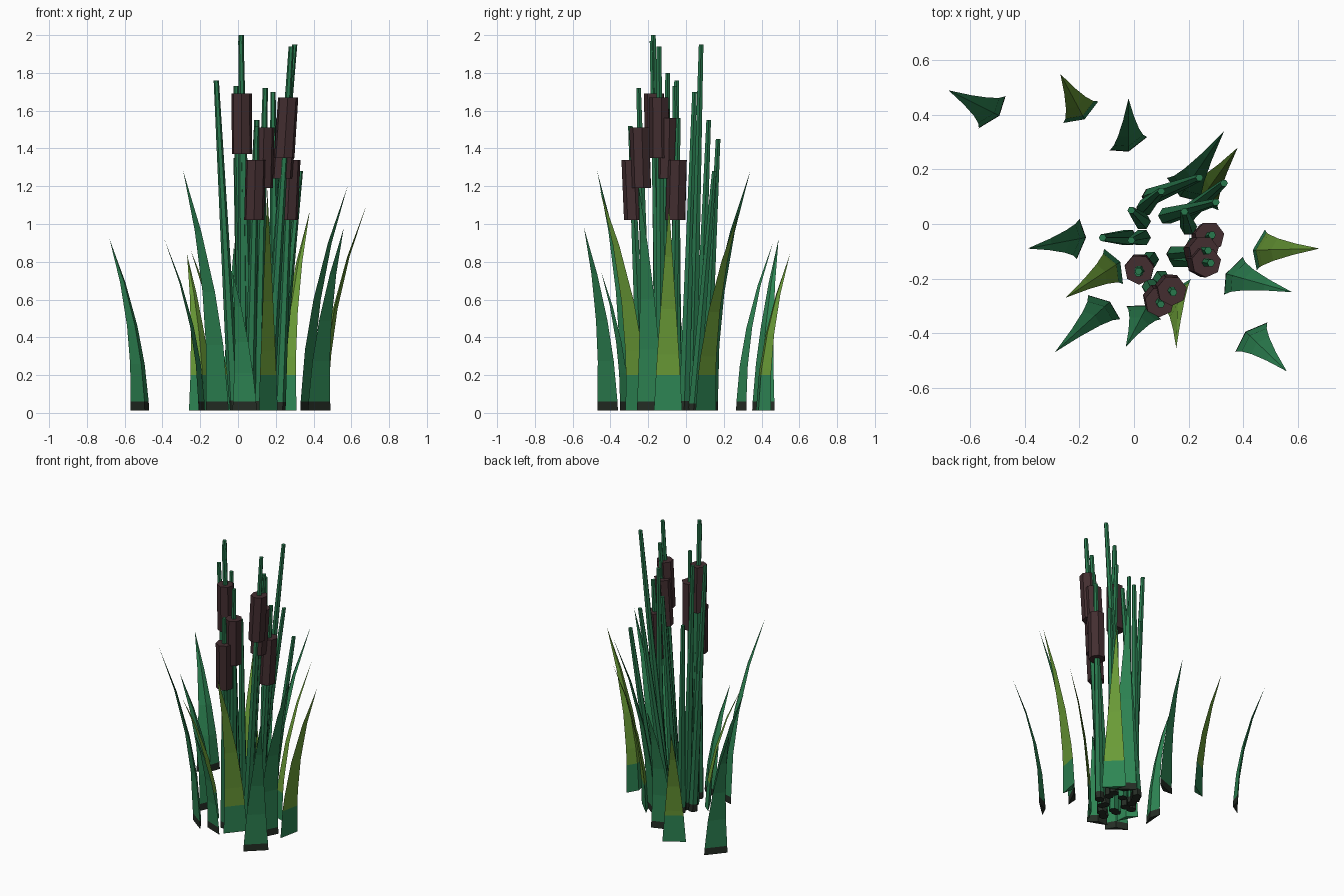
import bpy, bmesh, math
from mathutils import Vector

if "Cube" in bpy.data.objects:
    bpy.data.objects.remove(bpy.data.objects["Cube"])


def material(name, rgb):
    m = bpy.data.materials.new(name)
    m.diffuse_color = (*rgb, 1)
    m.use_nodes = True
    m.node_tree.nodes["Principled BSDF"].inputs["Base Color"].default_value = m.diffuse_color
    return m


GREEN = material("leaf green", (0.027, 0.235, 0.088))
STALK = material("stalk green", (0.022, 0.19, 0.075))
OLIVE = material("yellow green", (0.145, 0.33, 0.038))
DARK = material("dark base", (0.018, 0.026, 0.018))
BROWN = material("seed head brown", (0.056, 0.027, 0.030))


def loft(name, rings, mats, tip=None, split=0.0):
    """Skin rings of points; faces below the split height use the first material."""
    bm = bmesh.new()
    loops = [[bm.verts.new(p) for p in ring] for ring in rings]
    n = len(loops[0])
    for a, b in zip(loops, loops[1:]):
        for i in range(n):
            j = (i + 1) % n
            bm.faces.new((a[i], a[j], b[j], b[i]))
    bm.faces.new(loops[0][::-1])
    if tip is None:
        bm.faces.new(loops[-1])
    else:
        t = bm.verts.new(tip)
        for i in range(n):
            bm.faces.new((loops[-1][i], loops[-1][(i + 1) % n], t))
    bmesh.ops.recalc_face_normals(bm, faces=bm.faces)
    for f in bm.faces:
        low = f.calc_center_median().z < split
        f.material_index = 0 if low else len(mats) - 1
    me = bpy.data.meshes.new(name)
    bm.to_mesh(me)
    bm.free()
    for m in mats:
        me.materials.append(m)
    ob = bpy.data.objects.new(name, me)
    bpy.context.collection.objects.link(ob)
    return ob


def leaf(name, left, right, tip, height, mats, band):
    """Three-sided blade, ridged inside, that tapers and bends out to its tip."""
    l, r, t = (Vector((*p, 0)) for p in (left, right, tip))
    mid = (l + r) / 2
    ridge = mid - (t - mid).normalized() * 0.03
    rings = []
    for z in (0.012, band, 0.28 * height, 0.5 * height, 0.75 * height):
        k = z / height
        centre = mid + (t - mid) * k ** 2 + Vector((0, 0, z))
        s = 1 - k ** 1.15
        rings.append([centre + (p - mid) * s for p in (l, ridge, r)])
    loft(name, rings, mats, t + Vector((0, 0, height)), band)


def stalk(name, base, top, height, r0=0.032, r1=0.014):
    """Thin six-sided tapering stem with a dark foot."""
    b, t = Vector((*base, 0.012)), Vector((*top, height))
    rings = []
    for k in (0, 0.03, 0.5, 1):
        c, r = b.lerp(t, k), r0 + (r1 - r0) * k
        rings.append([c + Vector((r * math.cos(a), r * math.sin(a), 0))
                      for a in (i * math.pi / 3 for i in range(6))])
    loft(name, rings, [DARK, STALK], split=0.04)


def seed_head(name, centre, low, lean, r=0.055, length=0.32):
    """Seven-sided brown head that follows its stem."""
    rings = []
    for z in (low, low + length):
        c = Vector((*centre, z)) + Vector((*lean, 0)) * (z - low - length / 2)
        rings.append([c + Vector((r * math.cos(a), r * math.sin(a), 0))
                      for a in (i * math.tau / 7 + 0.2 for i in range(7))])
    loft(name, rings, [BROWN])


# Green leaves: left corner, right corner, tip, height
green_leaves = [
    ((-0.47, 0.47), (-0.57, 0.35), (-0.68, 0.49), 0.92),
    ((0.05, 0.32), (-0.09, 0.27), (-0.02, 0.46), 0.90),
    ((0.12, 0.17), (0.25, 0.08), (0.33, 0.34), 1.28),
    ((-0.20, 0.02), (-0.21, -0.13), (-0.39, -0.09), 0.92),
    ((0.40, -0.12), (0.33, -0.26), (0.58, -0.25), 1.20),
    ((0.49, -0.36), (0.37, -0.47), (0.56, -0.54), 0.98),
    ((-0.17, -0.26), (-0.05, -0.35), (-0.29, -0.47), 1.28),
    ((-0.03, -0.30), (0.10, -0.35), (-0.03, -0.45), 0.75),
]
for i, args in enumerate(green_leaves):
    leaf(f"green_leaf_{i + 1}", *args, [DARK, GREEN], 0.06)

# Yellow-green leaves with green feet
olive_leaves = [
    ((-0.13, 0.45), (-0.26, 0.37), (-0.27, 0.55), 0.84),
    ((0.20, 0.16), (0.31, 0.05), (0.38, 0.28), 1.07),
    ((-0.11, -0.09), (-0.04, -0.22), (-0.25, -0.27), 0.86),
    ((0.48, -0.02), (0.45, -0.17), (0.68, -0.09), 1.10),
    ((0.21, -0.20), (0.11, -0.32), (0.155, -0.455), 1.18),
]
for i, args in enumerate(olive_leaves):
    leaf(f"yellow_leaf_{i + 1}", *args, [GREEN, OLIVE], 0.2)

# Bare stalks: base, top, height
bare = [
    ((-0.02, -0.05), (-0.115, -0.05), 1.76),
    ((0.12, 0.03), (0.30, 0.08), 1.95),
    ((0.06, 0.10), (0.24, 0.17), 1.45),
    ((0.20, -0.01), (0.185, 0.045), 1.70),
    ((0.04, 0.06), (0.10, 0.12), 1.55),
    ((0.03, 0.01), (-0.01, 0.05), 1.35),
    ((0.03, -0.05), (-0.01, -0.06), 1.73),
    ((0.20, 0.04), (0.33, 0.15), 1.28),
    ((0.06, -0.13), (0.015, -0.18), 1.97),
]
for i, args in enumerate(bare):
    stalk(f"bare_stalk_{i + 1}", *args)

# Stalks with seed heads: base, head centre, head bottom, top height
headed = [
    ((0.03, -0.14), (0.02, -0.165), 1.37, 2.00),
    ((0.06, -0.23), (0.09, -0.28), 1.02, 1.52),
    ((0.10, -0.20), (0.135, -0.24), 1.19, 1.72),
    ((0.16, -0.13), (0.255, -0.14), 1.35, 1.94),
    ((0.15, -0.11), (0.245, -0.10), 1.24, 1.80),
    ((0.22, -0.08), (0.27, -0.05), 1.02, 1.56),
]
for i, (base, c, low, top_z) in enumerate(headed):
    b, c = Vector(base), Vector(c)
    lean = (c - b) / (low + 0.16)
    stalk(f"head_stalk_{i + 1}", b, b + lean * top_z, top_z)
    seed_head(f"seed_head_{i + 1}", c, low, lean)
